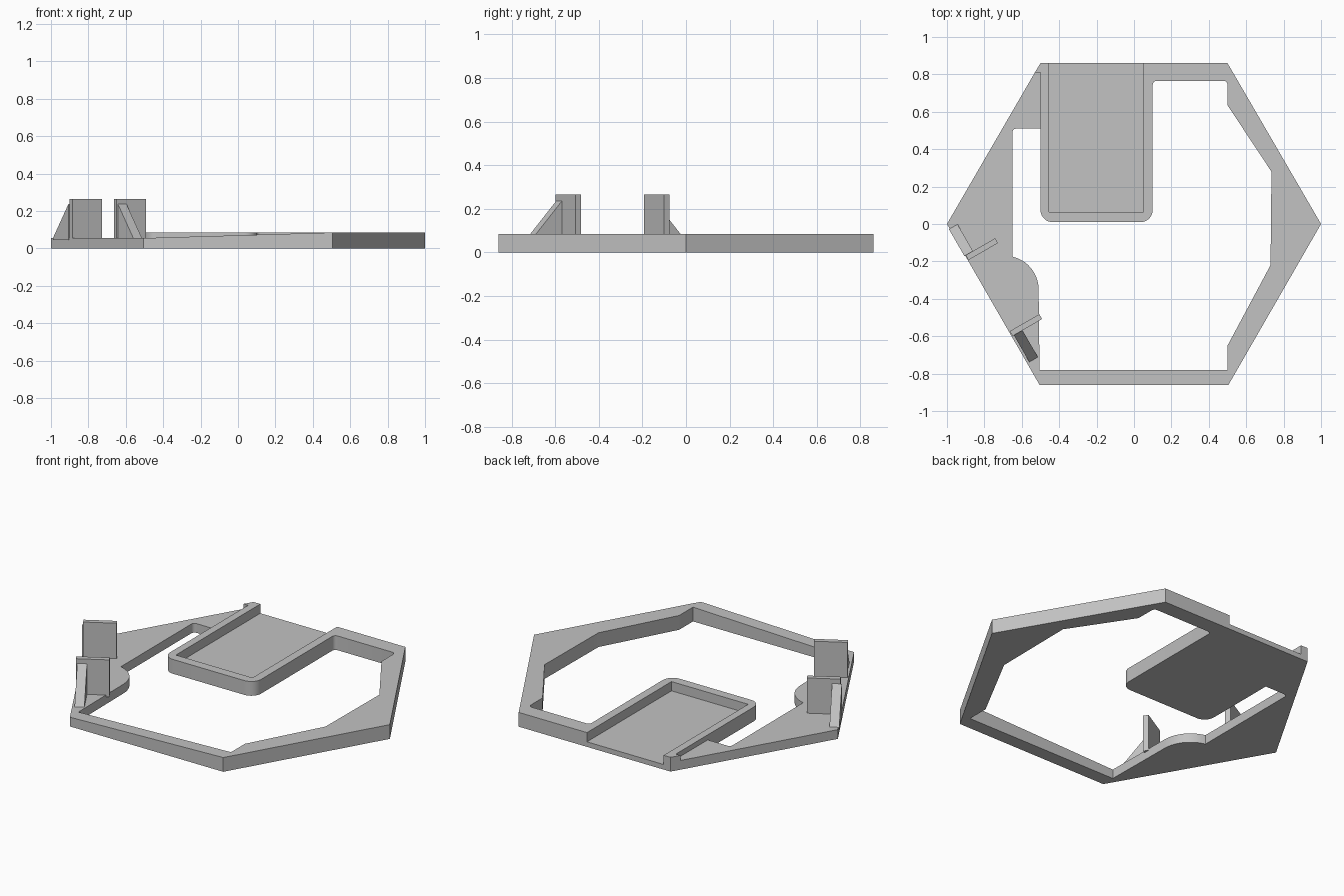
import bpy, bmesh, math
from mathutils import Vector

cube = bpy.data.objects.get("Cube")
if cube:
    bpy.data.objects.remove(cube, do_unlink=True)

GREY = (0.54, 0.54, 0.54, 1)
mat = bpy.data.materials.new("plain grey")
mat.use_nodes = True
mat.diffuse_color = GREY
mat.node_tree.nodes["Principled BSDF"].inputs["Base Color"].default_value = GREY

LOW, HIGH, FLOOR = 0.055, 0.085, 0.03


def solid(name, bottom, top):
    """Closed solid between two matching outlines."""
    bm = bmesh.new()
    a = [bm.verts.new(p) for p in bottom]
    b = [bm.verts.new(p) for p in top]
    bm.faces.new(a)
    bm.faces.new(b)
    for i in range(len(a)):
        j = (i + 1) % len(a)
        bm.faces.new((a[i], a[j], b[j], b[i]))
    bmesh.ops.recalc_face_normals(bm, faces=bm.faces)
    me = bpy.data.meshes.new(name)
    bm.to_mesh(me)
    bm.free()
    me.materials.append(mat)
    ob = bpy.data.objects.new(name, me)
    bpy.context.collection.objects.link(ob)
    return ob


def slab(name, outline, height, base=0.0):
    """Upright prism; height is a number or a function of x."""
    top = height if callable(height) else (lambda x: height)
    return solid(name, [(x, y, base) for x, y in outline],
                 [(x, y, top(x)) for x, y in outline])


def arc(cx, cy, r, start, end, n=8):
    angles = [math.radians(start + (end - start) * i / n) for i in range(n + 1)]
    return [(cx + r * math.cos(t), cy + r * math.sin(t)) for t in angles]


def smooth(ob):
    bpy.ops.object.select_all(action='DESELECT')
    ob.select_set(True)
    bpy.context.view_layer.objects.active = ob
    bpy.ops.object.shade_smooth_by_angle(angle=math.radians(30))


# Low left side of the hexagonal frame, with a rounded bulge
left = [(-1, 0), (-0.505, -0.86), (-0.505, -0.78)]
left += arc(-0.69, -0.35, 0.18, 0, 77, 10)
left += arc(-0.63, 0.49, 0.02, 180, 90, 4)
left += [(-0.5, 0.51), (-0.5, 0.81), (-0.53, 0.81)]
smooth(slab("left_frame", left, LOW))

# Front bar, rising from the low side to the high side
slab("front_bar", [(-0.505, -0.86), (0.505, -0.86), (0.5, -0.78), (-0.505, -0.78)],
     lambda x: LOW + (HIGH - LOW) * (x + 0.505) / 1.01)

# High right and back frame, continuing into the tray rim
rim = [(0.505, -0.86), (1, 0), (0.5, 0.86), (0.05, 0.86),
       (0.05, 0.065), (-0.455, 0.065), (-0.455, 0.86),
       (-0.5, 0.86), (-0.53, 0.81), (-0.5, 0.81)]
rim += arc(-0.435, 0.075, 0.065, 180, 270)
rim += arc(0.035, 0.075, 0.065, 270, 360)
rim += arc(0.12, 0.745, 0.02, 180, 90, 4)
rim += arc(0.48, 0.745, 0.02, 90, 0, 4)
rim += [(0.5, 0.635), (0.735, 0.28), (0.73, -0.22), (0.5, -0.65), (0.5, -0.78)]
smooth(slab("right_frame_and_tray_rim", rim, HIGH))

# Tray floor, open at the back
slab("tray_floor", [(-0.455, 0.065), (0.05, 0.065), (0.05, 0.86), (-0.455, 0.86)], FLOOR)

# Two upright plates, each braced by a sloping gusset on its outer side
ALONG = Vector((math.cos(math.radians(30)), 0.5))
ACROSS = Vector((-ALONG.y, ALONG.x))


def bracket(name, corner, side, offset):
    """corner: outer plate corner on the gusset-free face; side: gusset direction."""
    corner = Vector(corner)
    out = ACROSS * side
    face = corner + out * 0.03
    plate = [corner, corner + ALONG * 0.182, face + ALONG * 0.182, face]
    slab(name + "_plate", [tuple(p) for p in plate], 0.265, LOW - 0.01)
    root = face + ALONG * offset
    tip = root + out * 0.165

    def wedge(p):
        return [(root.x + p.x, root.y + p.y, LOW - 0.01), (tip.x + p.x, tip.y + p.y, LOW - 0.01),
                (tip.x + p.x, tip.y + p.y, LOW), (root.x + p.x, root.y + p.y, 0.237)]
    solid(name + "_gusset", wedge(Vector((0, 0))), wedge(ALONG * 0.053))


bracket("rear_bracket", (-0.885, -0.193), 1, -0.008)
bracket("front_bracket", (-0.664, -0.573), -1, 0.008)
